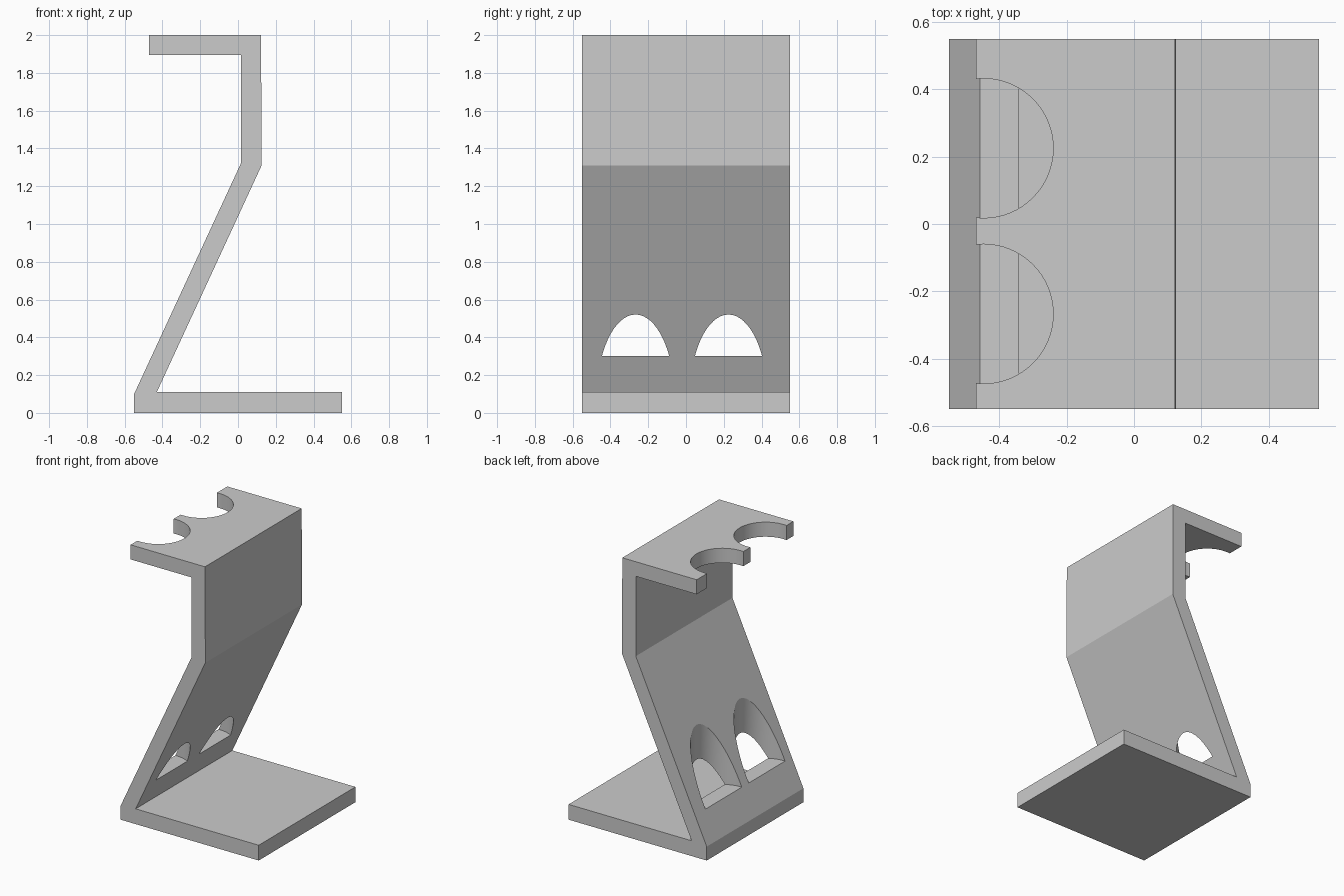
import bpy, bmesh

if "Cube" in bpy.data.objects:
    bpy.data.objects.remove(bpy.data.objects["Cube"])

HALF_W = 0.55

# Z-shaped side profile (x, z): base, leaning leg, upright, top shelf
PROFILE = [(-0.55, 0), (0.55, 0), (0.55, 0.11), (-0.43, 0.11), (0.125, 1.31),
           (0.122, 2.0), (-0.47, 2.0), (-0.47, 1.895), (0.015, 1.895),
           (0.015, 1.32), (-0.55, 0.1)]


def link(name, bm):
    mesh = bpy.data.meshes.new(name)
    bm.to_mesh(mesh)
    bm.free()
    obj = bpy.data.objects.new(name, mesh)
    bpy.context.collection.objects.link(obj)
    return obj


# Stand body: profile extruded across the width
bm = bmesh.new()
face = bm.faces.new([bm.verts.new((x, -HALF_W, z)) for x, z in PROFILE])
ext = bmesh.ops.extrude_face_region(bm, geom=[face])
moved = [g for g in ext["geom"] if isinstance(g, bmesh.types.BMVert)]
bmesh.ops.translate(bm, verts=moved, vec=(0, 2 * HALF_W, 0))
bmesh.ops.recalc_face_normals(bm, faces=bm.faces)
stand = link("stand", bm)

# Two upright round cutters: notch the shelf and open arches in the leg
for i, y in enumerate((0.225, -0.267)):
    bpy.ops.mesh.primitive_cylinder_add(vertices=64, radius=0.207, depth=2.0,
                                        location=(-0.447, y, 1.3))
    cutter = bpy.context.object
    cutter.name = f"holder_cutter_{i + 1}"
    cutter.hide_render = True
    cutter.hide_set(True)
    cutter.display_type = 'WIRE'
    mod = stand.modifiers.new(f"holder_cut_{i + 1}", 'BOOLEAN')
    mod.operation = 'DIFFERENCE'
    mod.solver = 'EXACT'
    mod.object = cutter

# Apply cuts, then smooth only the round walls
bpy.ops.object.select_all(action='DESELECT')
stand.select_set(True)
bpy.context.view_layer.objects.active = stand
for mod in list(stand.modifiers):
    bpy.ops.object.modifier_apply(modifier=mod.name)
for obj in [o for o in bpy.data.objects if "cutter" in o.name]:
    bpy.data.objects.remove(obj)
bpy.ops.object.shade_smooth_by_angle(angle=0.4)
